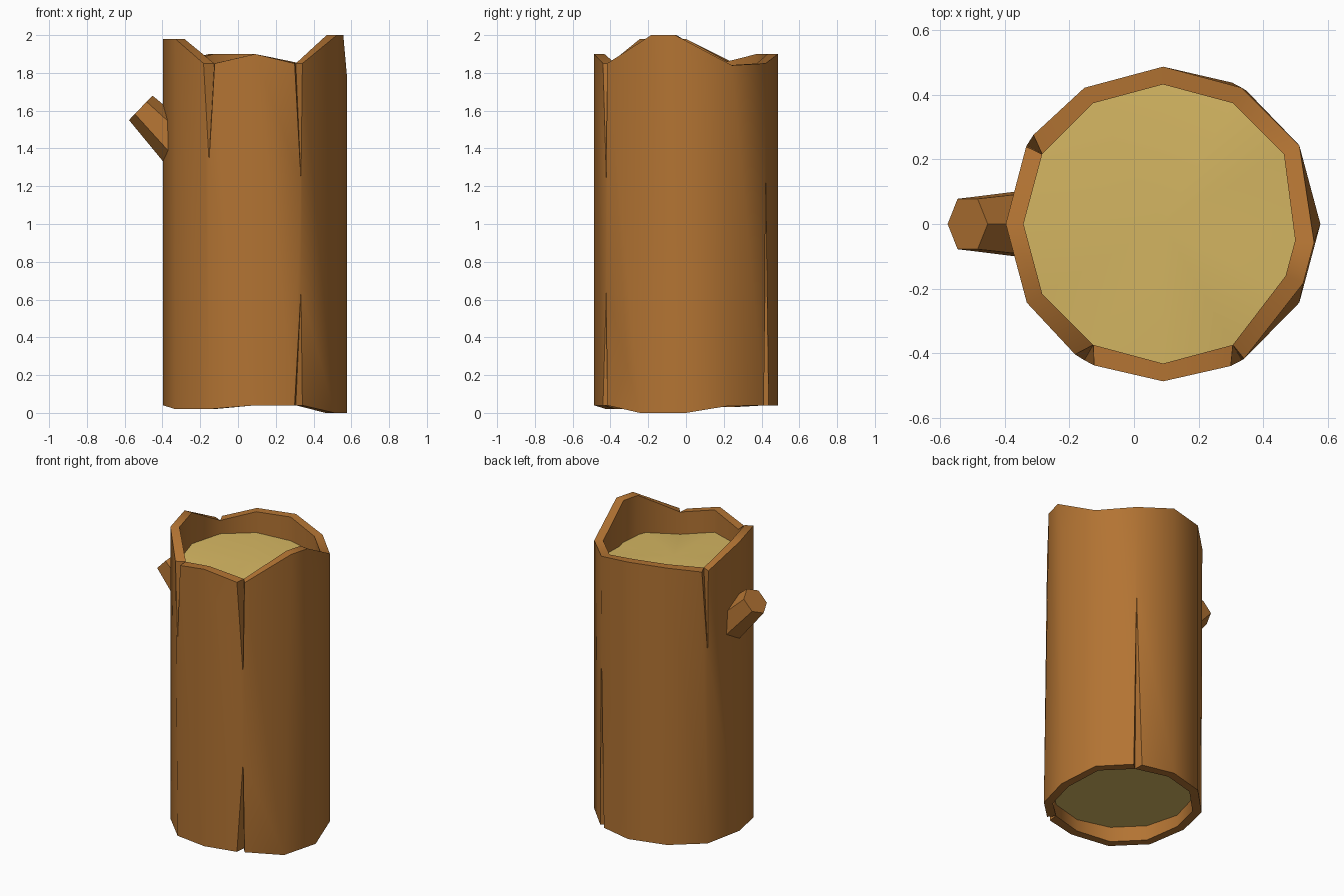
import bpy, bmesh, math
from mathutils import Vector

if "Cube" in bpy.data.objects:
    bpy.data.objects.remove(bpy.data.objects["Cube"])

CX, RO, RI, N = 0.09, 0.487, 0.432, 12


def material(name, col):
    m = bpy.data.materials.new(name)
    m.diffuse_color = (*col, 1)
    m.use_nodes = True
    m.node_tree.nodes["Principled BSDF"].inputs["Base Color"].default_value = m.diffuse_color
    return m


bark = material("bark brown", (0.45, 0.174, 0.033))
wood = material("cut wood yellow", (0.68, 0.48, 0.125))


def pt(r, deg, z):
    a = math.radians(deg)
    return Vector((CX + r * math.cos(a), r * math.sin(a), z))


def finish(name, bm, mat):
    bmesh.ops.remove_doubles(bm, verts=bm.verts, dist=1e-5)
    bmesh.ops.recalc_face_normals(bm, faces=bm.faces)
    me = bpy.data.meshes.new(name)
    bm.to_mesh(me)
    bm.free()
    ob = bpy.data.objects.new(name, me)
    bpy.context.collection.objects.link(ob)
    me.materials.append(mat)
    bpy.ops.object.select_all(action='DESELECT')
    ob.select_set(True)
    bpy.context.view_layer.objects.active = ob
    bpy.ops.object.shade_smooth_by_angle(angle=math.radians(35))
    return ob


# uneven rim heights, one per 30 degrees
top = [2.0, 1.84, 1.85, 1.90, 1.90, 1.86, 1.98, 1.98, 1.85, 1.90, 1.85, 2.0]
bot = [0.0, 0.04, 0.04, 0.04, 0.04, 0.03, 0.04, 0.02, 0.02, 0.04, 0.04, 0.0]
core_top = [1.71, 1.74, 1.74, 1.74, 1.76, 1.77, 1.77, 1.76, 1.74, 1.75, 1.70, 1.74]
shift = {0: -7, 11: 7}                       # peak leans together at the top
# splits: vertex index -> (tip height, degrees left, degrees right)
top_split = {5: (1.30, -4.5, 0.5), 8: (1.33, -4, 4), 10: (1.23, -4.5, 1)}
bot_split = {2: (1.25, -2, 4), 10: (0.65, -4.5, 1)}


def rim(i, side, up):
    """Outer rim point; split vertices give a different point on each side."""
    i %= N
    split = (top_split if up else bot_split).get(i)
    d = i * 30 + (split[side] if split else 0) + (shift.get(i, 0) if up else 0)
    return pt(RO - (0.016 if up and i in shift else 0), d, (top if up else bot)[i])


def inner(i, up):
    i %= N
    return pt(RI - (0.02 if up and i in shift else 0),
              i * 30 + (shift.get(i, 0) if up else 0), (top if up else bot)[i])


def tips(i):
    """Extra points up the vertical edge, from low to high."""
    i %= N
    zs = [s[i][0] for s in (bot_split, top_split) if i in s]
    if i == 0:
        zs.append(1.78)
    return [pt(RO, i * 30, z) for z in zs]


# bark shell: outer columns, rims, recess walls and V-shaped splits
bm = bmesh.new()


def face(b, pts):
    b.faces.new([b.verts.new(p) for p in pts])


for i in range(N):
    j = i + 1
    face(bm, [rim(i, 2, False), rim(j, 1, False), *tips(j),
              rim(j, 1, True), rim(i, 2, True), *reversed(tips(i))])
    for up in (True, False):
        face(bm, [rim(i, 2, up), rim(j, 1, up), inner(j, up), inner(i, up)])
    face(bm, [inner(i, True), inner(j, True), inner(j, False), inner(i, False)])
for up, splits in ((True, top_split), (False, bot_split)):
    for i, s in splits.items():
        tip = pt(RO, i * 30, s[0])
        for side in (1, 2):
            face(bm, [rim(i, side, up), tip, inner(i, up)])
finish("bark_shell", bm, bark)

# wood ends set into the shell
for name, zs, mid in (("top_wood", core_top, 1.76), ("bottom_wood", [0.12] * N, 0.12)):
    bm = bmesh.new()
    for i in range(N):
        j = (i + 1) % N
        face(bm, [pt(RI, i * 30, zs[i]), pt(RI, j * 30, zs[j]), pt(0, 0, mid)])
    ob = finish(name, bm, wood)
    if name == "bottom_wood":
        ob.data.flip_normals()

# six-sided branch stub, rising at 45 degrees on the left
bm = bmesh.new()
u, v = Vector((0.69, 0, 0.72)), Vector((0, 1, 0))
rings = []
for c, r in ((Vector((-0.515, 0, 1.615)), 0.09), (Vector((-0.31, 0, 1.41)), 0.118)):
    rings.append([c + u * r * math.cos(k * math.pi / 3) + v * r * math.sin(k * math.pi / 3)
                  for k in range(6)])
for k in range(6):
    m = (k + 1) % 6
    face(bm, [rings[0][k], rings[0][m], rings[1][m], rings[1][k]])
face(bm, rings[0])
face(bm, rings[1])
stub = finish("branch_stub", bm, bark)
bpy.ops.object.shade_smooth_by_angle(angle=math.radians(65))
